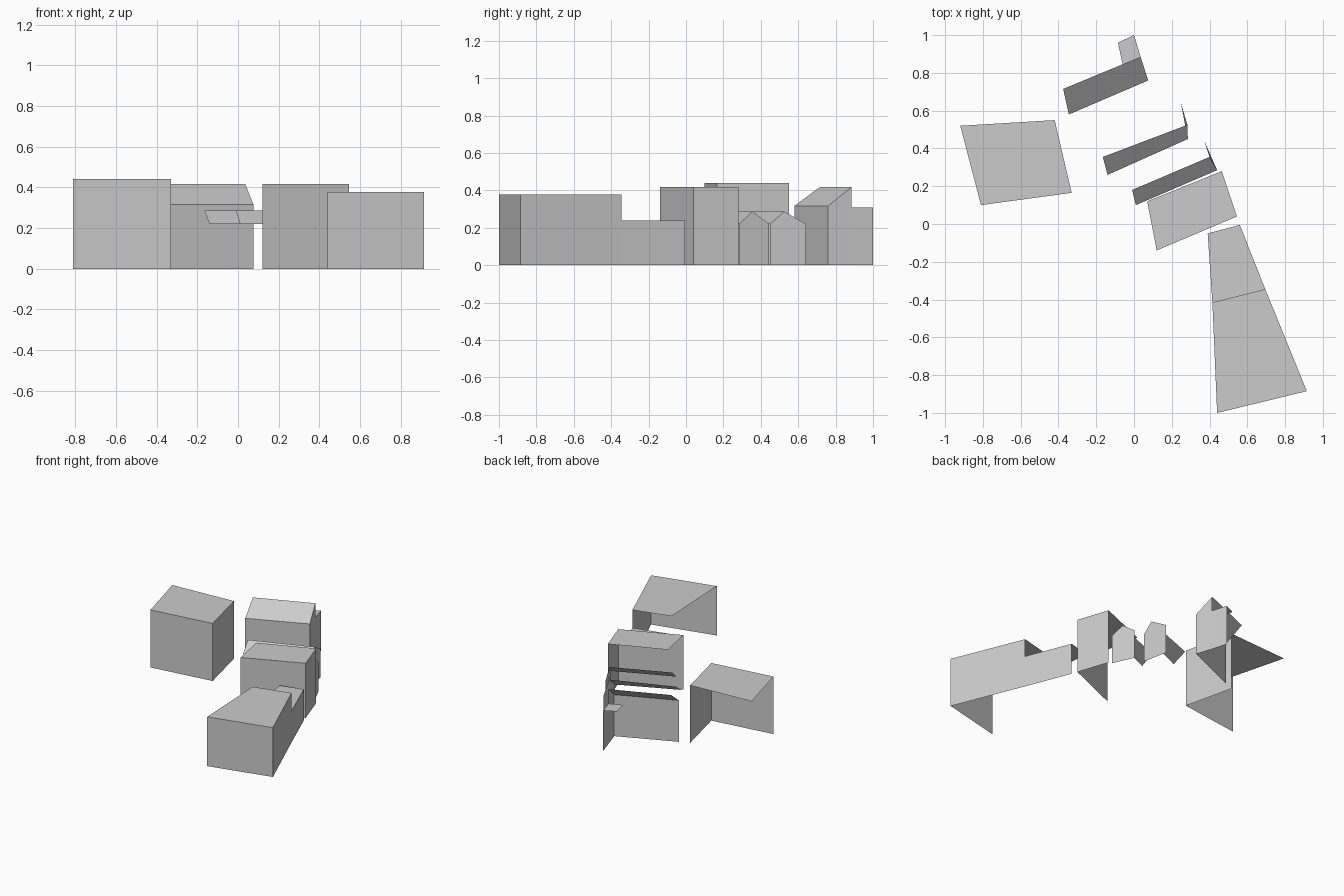
import bpy
import bmesh

cube = bpy.data.objects.get("Cube")
if cube:
    bpy.data.objects.remove(cube, do_unlink=True)

grey = bpy.data.materials.new("plain grey")
grey.use_nodes = True
colour = (0.6, 0.6, 0.6, 1)
grey.diffuse_color = colour
grey.node_tree.nodes["Principled BSDF"].inputs["Base Color"].default_value = colour


def shell(name, polygons):
    """Make an open shell from a few polygons, welding shared corners."""
    bm = bmesh.new()
    for points in polygons:
        bm.faces.new([bm.verts.new(p) for p in points])
    bmesh.ops.remove_doubles(bm, verts=bm.verts, dist=0.001)
    mesh = bpy.data.meshes.new(name)
    bm.to_mesh(mesh)
    bm.free()
    mesh.materials.append(grey)
    obj = bpy.data.objects.new(name, mesh)
    bpy.context.collection.objects.link(obj)


def flat(outline, z):
    return [(x, y, z) for x, y in outline]


def wall(a, b, top_a, top_b):
    return [(*a, 0), (*b, 0), (*b, top_b), (*a, top_a)]


def flat_block(name, corners, height):
    """Flat roof with only front and right walls; corners run front-left, anticlockwise."""
    a, b, c, d = corners
    shell(name, [flat(corners, height), wall(a, b, height, height),
                 wall(b, c, height, height)])


def half_gable(name, eave_left, eave_right, ridge_right, ridge_left, rear):
    """Front roof slope with a five-sided gable wall on the right."""
    eave, ridge = 0.22, 0.287
    shell(name, [
        [(*eave_left, eave), (*eave_right, eave), (*ridge_right, ridge), (*ridge_left, ridge)],
        [(*eave_right, 0), (*rear, 0), (*rear, eave), (*ridge_right, ridge), (*eave_right, eave)],
    ])


# Detached and middle flat-roofed blocks
flat_block("detached_block", [(-0.81, 0.10), (-0.33, 0.165), (-0.42, 0.55), (-0.92, 0.52)], 0.44)
flat_block("middle_block", [(0.12, -0.14), (0.545, 0.04), (0.465, 0.28), (0.07, 0.12)], 0.417)

# Narrow gabled houses
half_gable("front_gabled_house", (0.01, 0.10), (0.44, 0.285), (0.40, 0.355),
           (-0.01, 0.18), (0.37, 0.445))
half_gable("rear_gabled_house", (-0.14, 0.26), (0.285, 0.45), (0.283, 0.525),
           (-0.165, 0.355), (0.248, 0.642))

# Back house with a sloping roof
low, high = 0.317, 0.417
a, b, c, d = (-0.345, 0.58), (0.075, 0.76), (0.035, 0.885), (-0.375, 0.715)
shell("back_house", [
    wall(a, b, low, low), wall(b, c, low, high),
    [(*a, low), (*b, low), (*c, high), (*d, high)],
])

# Small flat extension behind it
end = (0.0, 1.0)
shell("back_extension", [
    flat([(-0.06, 0.845), c, end, (-0.085, 0.96)], 0.307), wall(c, end, 0.307, 0.307),
])

# Long front building with a lower rear wing
front_left, front_right = (0.44, -1.0), (0.915, -0.885)
step_right, step_left = (0.695, -0.345), (0.415, -0.415)
wing_right, wing_left = (0.56, -0.005), (0.39, -0.05)
tall, short = 0.377, 0.24
shell("front_building", [
    flat([front_left, front_right, step_right, step_left], tall),
    wall(front_left, front_right, tall, tall), wall(front_right, step_right, tall, tall),
])
shell("front_building_wing", [
    flat([step_left, step_right, wing_right, wing_left], short),
    wall(step_right, wing_right, short, short),
])
